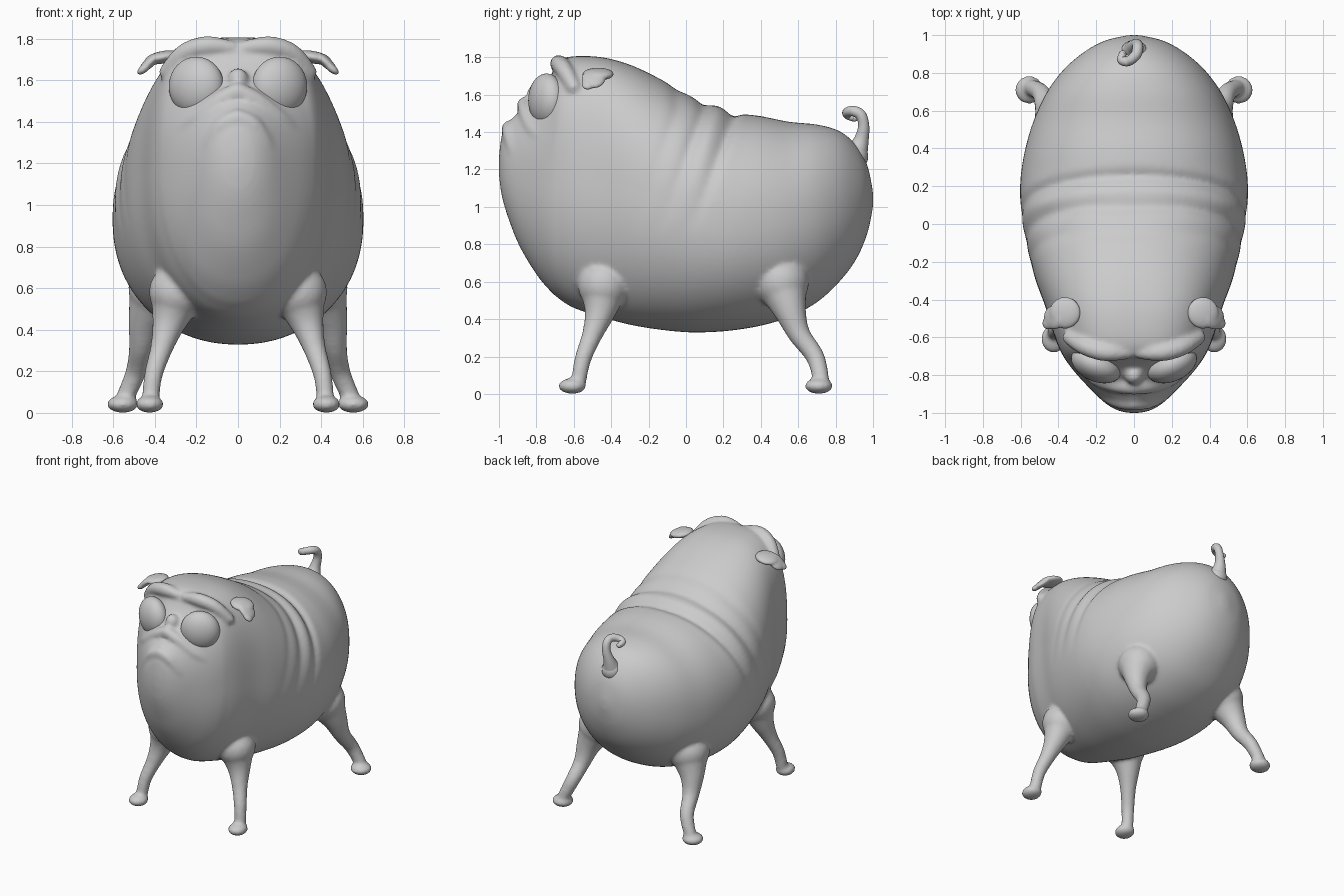
import bpy, bmesh, math
from mathutils import Vector, Matrix, Euler


def catmull(keys, steps):
    """Smoothly interpolate a list of equal-length tuples."""
    out = []
    for i in range(len(keys) - 1):
        a, b, c, d = (keys[max(0, min(len(keys) - 1, i + k))] for k in (-1, 0, 1, 2))
        for s in range(steps):
            t = s / steps
            out.append([0.5 * (2 * q + (r - p) * t + (2 * p - 5 * q + 4 * r - w) * t * t
                               + (3 * q - p - 3 * r + w) * t ** 3) for p, q, r, w in zip(a, b, c, d)])
    return out + [list(keys[-1])]


def loft(bm, rings):
    rows = [[bm.verts.new(p) for p in ring] for ring in rings]
    n = len(rows[0])
    faces = [bm.faces.new(rows[0]), bm.faces.new(rows[-1][::-1])]
    for a, b in zip(rows, rows[1:]):
        for i in range(n):
            j = (i + 1) % n
            faces.append(bm.faces.new((a[i], b[i], b[j], a[j])))
    bmesh.ops.recalc_face_normals(bm, faces=faces)


def tube(bm, keys, side=1, n=20):
    """Round tube through (x, y, z, radius) keys, with rounded ends."""
    pts = catmull([(k[0] * side, *k[1:]) for k in keys], 6)
    rings = []
    for i, p in enumerate(pts):
        t = Vector(pts[min(i + 1, len(pts) - 1)][:3]) - Vector(pts[max(i - 1, 0)][:3])
        u = t.cross(Vector((0.9, 0.3, 0.1))).normalized()
        v = t.cross(u).normalized()
        rings.append([Vector(p[:3]) + p[3] * (u * math.cos(2 * math.pi * k / n) + v * math.sin(2 * math.pi * k / n))
                      for k in range(n)])
    loft(bm, rings)
    for p in (pts[0], pts[-1]):
        ball(bm, p[:3], (p[3] * 0.99,) * 3)


def ball(bm, loc, size, rot=(0, 0, 0), seg=28):
    m = Matrix.LocRotScale(Vector(loc), Euler(rot), Vector(size))
    bmesh.ops.create_uvsphere(bm, u_segments=seg, v_segments=seg // 2, radius=1, matrix=m)


def finish(bm, name, voxel=0, smooth=0):
    me = bpy.data.meshes.new(name)
    bm.to_mesh(me)
    bm.free()
    for p in me.polygons:
        p.use_smooth = True
    ob = bpy.data.objects.new(name, me)
    bpy.context.collection.objects.link(ob)
    if voxel:
        r = ob.modifiers.new("blend", 'REMESH')
        r.mode, r.voxel_size, r.use_smooth_shade = 'VOXEL', voxel, True
        s = ob.modifiers.new("soften", 'SMOOTH')
        s.factor, s.iterations = 0.5, smooth
    return ob


# body stations: y, bottom, top, half width, roundness of the upper half
stations = [
    (-1.0, 1.17, 1.27, 0.03, 2), (-0.985, 1.06, 1.38, 0.09, 2), (-0.95, 0.94, 1.45, 0.15, 2.1),
    (-0.89, 0.79, 1.51, 0.215, 2.3), (-0.80, 0.64, 1.60, 0.30, 2.5), (-0.73, 0.555, 1.69, 0.355, 2.7),
    (-0.68, 0.51, 1.78, 0.385, 2.9), (-0.60, 0.46, 1.805, 0.42, 2.9), (-0.45, 0.41, 1.80, 0.465, 2.8),
    (-0.30, 0.37, 1.76, 0.52, 2.5), (-0.15, 0.345, 1.69, 0.56, 2.3), (0.0, 0.33, 1.605, 0.588, 2.2),
    (0.12, 0.33, 1.55, 0.602, 2.2), (0.25, 0.34, 1.505, 0.60, 2.2), (0.40, 0.365, 1.485, 0.575, 2.2),
    (0.55, 0.41, 1.455, 0.53, 2.2), (0.70, 0.49, 1.44, 0.46, 2.2), (0.82, 0.60, 1.405, 0.37, 2.1),
    (0.91, 0.72, 1.33, 0.265, 2), (0.97, 0.86, 1.22, 0.155, 2), (1.0, 1.0, 1.08, 0.03, 2)]

bm = bmesh.new()
rings = []
for y, bot, top, hw, ex in catmull(stations, 8):
    zc, hz, ring = (bot + top) / 2, (top - bot) / 2, []
    for k in range(96):
        a = 2 * math.pi * k / 96
        e = ex if math.sin(a) > 0 else 2.15
        x = hw * math.copysign(abs(math.cos(a)) ** (2 / e), math.cos(a))
        z = hz * math.copysign(abs(math.sin(a)) ** (2 / e), math.sin(a))
        # neck creases slanting forward down the sides
        s = y + 0.35 * max(0, 1.52 - zc - z)
        fade = max(0, min(1, (zc + z - 0.85) / 0.5))
        dent = sum(d * math.exp(-((s - c) / 0.032) ** 2)
                   for c, d in ((0.09, 0.028), (0.26, 0.04), (0.175, -0.015), (-0.05, 0.012)))
        f = 1 - dent * fade
        ring.append((x * f, y, zc + z * f))
    rings.append(ring)
loft(bm, rings)

front_leg = [(0.29, -0.44, 0.58, 0.14), (0.33, -0.46, 0.44, 0.085), (0.365, -0.50, 0.32, 0.056),
             (0.405, -0.55, 0.19, 0.045), (0.42, -0.572, 0.08, 0.042)]
rear_leg = [(0.38, 0.51, 0.60, 0.15), (0.44, 0.555, 0.45, 0.09), (0.465, 0.605, 0.32, 0.06),
            (0.49, 0.69, 0.20, 0.05), (0.54, 0.722, 0.08, 0.044)]
muzzle_fold = [(0.0, -0.86, 1.545, 0.045), (0.09, -0.85, 1.50, 0.045), (0.19, -0.815, 1.42, 0.045),
               (0.27, -0.75, 1.36, 0.04)]
lip = [(0.0, -0.945, 1.42, 0.042), (0.07, -0.935, 1.385, 0.045), (0.13, -0.905, 1.29, 0.045),
       (0.18, -0.86, 1.17, 0.035)]
brow = [(0.03, -0.68, 1.755, 0.035), (0.15, -0.68, 1.765, 0.048), (0.26, -0.65, 1.73, 0.045),
        (0.34, -0.60, 1.64, 0.04)]
for s in (1, -1):
    # legs, paws and face folds, blended into the body
    for path in (front_leg, rear_leg, muzzle_fold, lip, brow):
        tube(bm, path, s)
    ball(bm, (0.425 * s, -0.608, 0.042), (0.068, 0.075, 0.042))
    ball(bm, (0.555 * s, 0.71, 0.042), (0.076, 0.075, 0.042))
ball(bm, (0, -0.80, 1.60), (0.05, 0.05, 0.06))
finish(bm, "body", 0.013, 7)

for s, side in ((1, "left"), (-1, "right")):
    # bulging eye
    bm = bmesh.new()
    ball(bm, (0.2 * s, -0.745, 1.57), (0.14, 0.088, 0.143), (0, 0, 0.42 * s), 40)
    finish(bm, side + "_eye")
    # small folded ear
    bm = bmesh.new()
    ball(bm, (0.365 * s, -0.47, 1.71), (0.085, 0.085, 0.03), (0, 0.2 * s, 0))
    ball(bm, (0.425 * s, -0.495, 1.685), (0.07, 0.065, 0.024), (0, 0.75 * s, 0))
    ball(bm, (0.45 * s, -0.525, 1.658), (0.045, 0.035, 0.02), (0, 0.7 * s, 0))
    finish(bm, side + "_ear", 0.008, 5)

# curled tail
bm = bmesh.new()
tube(bm, [(0, 0.90, 1.27, 0.075), (0.0, 0.935, 1.35, 0.042), (0.015, 0.95, 1.43, 0.03), (0.02, 0.935, 1.49, 0.029),
          (0.01, 0.895, 1.512, 0.028), (-0.03, 0.862, 1.505, 0.026), (-0.065, 0.868, 1.49, 0.024),
          (-0.06, 0.90, 1.475, 0.02)])
finish(bm, "tail")
